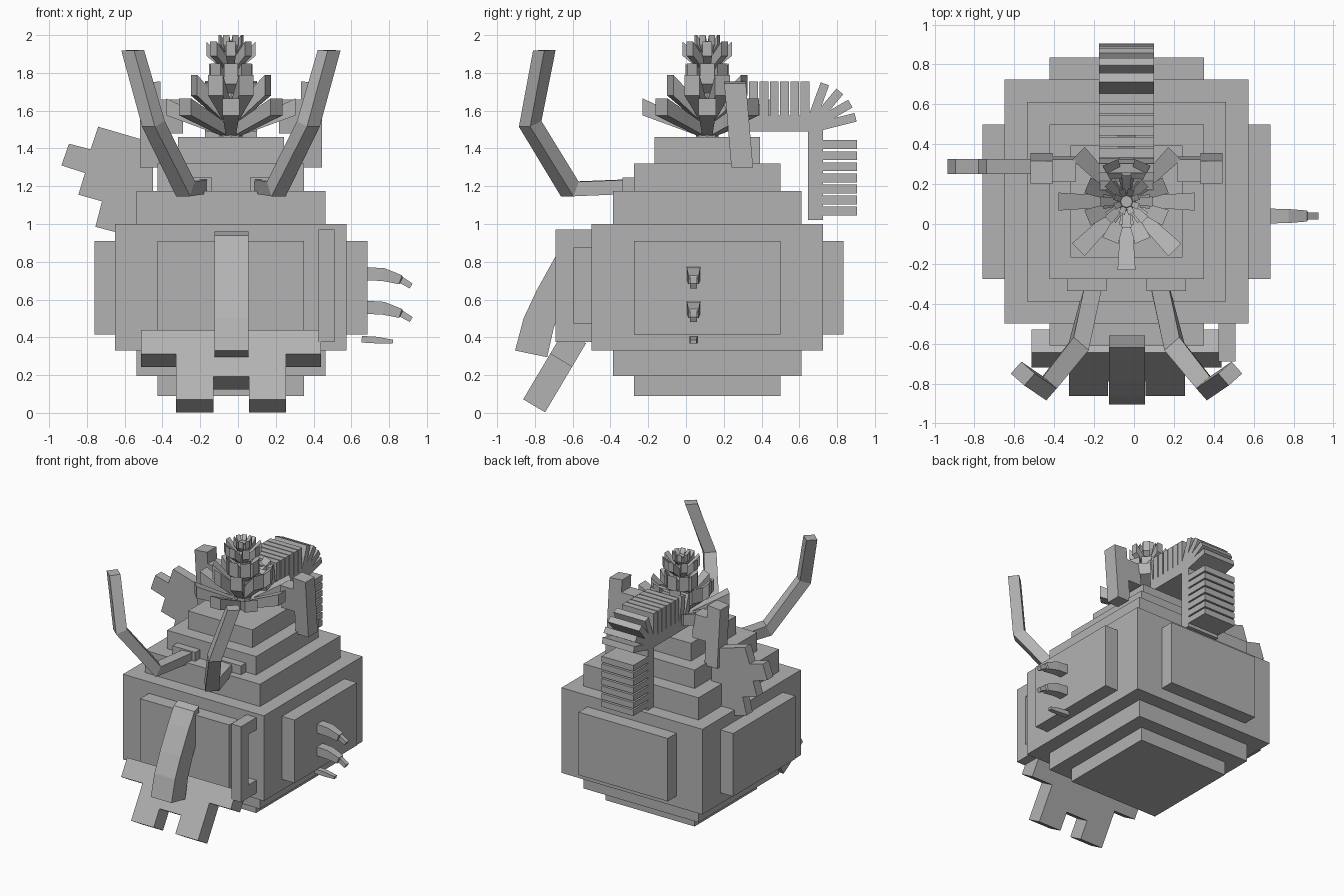
import bpy, math
from mathutils import Vector

if "Cube" in bpy.data.objects:
    bpy.data.objects.remove(bpy.data.objects["Cube"])

CX, CY = -0.0375, 0.1125
gray = bpy.data.materials.new("stone_gray")
gray.diffuse_color = (0.45, 0.45, 0.45, 1)
gray.use_nodes = True
gray.node_tree.nodes["Principled BSDF"].inputs["Base Color"].default_value = gray.diffuse_color


def make(name, verts, faces):
    me = bpy.data.meshes.new(name)
    me.from_pydata([tuple(v) for v in verts], [], faces)
    me.materials.append(gray)
    ob = bpy.data.objects.new(name, me)
    bpy.context.collection.objects.link(ob)
    # consistent outward normals
    import bmesh
    bm = bmesh.new()
    bm.from_mesh(me)
    bmesh.ops.recalc_face_normals(bm, faces=bm.faces)
    bm.to_mesh(me)
    bm.free()
    return ob


def loft(name, rings):
    """Skin closed rings of equal point count and cap the ends."""
    n = len(rings[0])
    verts = [p for r in rings for p in r]
    faces = [tuple(range(n)), tuple(range(len(verts) - n, len(verts)))]
    for k in range(len(rings) - 1):
        for i in range(n):
            j = (i + 1) % n
            faces.append((k * n + i, k * n + j, (k + 1) * n + j, (k + 1) * n + i))
    return make(name, verts, faces)


def box(name, x0, x1, y0, y1, z0, z1):
    return loft(name, [[(x0, y0, z), (x1, y0, z), (x1, y1, z), (x0, y1, z)] for z in (z0, z1)])


def extrude_x(name, profile, x0, x1):
    return loft(name, [[(x, y, z) for y, z in profile] for x in (x0, x1)])


def sweep(name, path, side, widths, heights):
    """Rectangular section along a bent path, mitred at the bends."""
    path, side, rings = [Vector(p) for p in path], Vector(side).normalized(), []
    for i, p in enumerate(path):
        a = (p - path[i - 1]).normalized() if i else (path[1] - p).normalized()
        b = (path[i + 1] - p).normalized() if i < len(path) - 1 else a
        t = (a + b).normalized()
        up = side.cross(t).normalized() * heights[i] / 2 / max(0.6, a.dot(t))
        s = side * widths[i] / 2
        rings.append([p - s - up, p + s - up, p + s + up, p - s + up])
    return loft(name, rings)


# Stepped body: half size, bottom, top
for name, h, z0, z1 in [("base_step", 0.3875, 0.09, 0.195), ("lower_step", 0.5, 0.195, 0.33),
                        ("body", 0.6125, 0.33, 1.0), ("upper_step", 0.5, 1.0, 1.175),
                        ("middle_step", 0.3875, 1.175, 1.32), ("top_step", 0.28, 1.32, 1.46)]:
    box(name, CX - h, CX + h, CY - h, CY + h, z0, z1)

# Raised panels on the four sides
box("side_panels", CX - 0.722, CX + 0.722, CY - 0.3875, CY + 0.3875, 0.415, 0.91)
box("front_back_panels", CX - 0.3875, CX + 0.3875, CY - 0.722, CY + 0.722, 0.415, 0.91)

# Door handle
extrude_x("handle", [(-0.49, 0.375), (-0.69, 0.375), (-0.69, 0.97), (-0.49, 0.97),
                     (-0.49, 0.873), (-0.595, 0.873), (-0.595, 0.477), (-0.49, 0.477)], 0.425, 0.51)

# Hanging trunk
extrude_x("trunk", [(-0.56, 0.96), (-0.62, 0.94), (-0.69, 0.83), (-0.79, 0.65), (-0.86, 0.5),
                    (-0.905, 0.33), (-0.735, 0.295), (-0.70, 0.45), (-0.64, 0.6), (-0.56, 0.75)],
          -0.125, 0.055)

# Sloping toothed jaw: outline as (x, distance up the slope)
outline = [(-0.513, 0.425), (-0.513, 0.28), (-0.327, 0.28), (-0.327, 0), (-0.13, 0), (-0.13, 0.14),
           (0.058, 0.14), (0.058, 0), (0.255, 0), (0.255, 0.28), (0.44, 0.28), (0.44, 0.425)]
loft("jaw", [[(x, y + 0.51 * d, z + 0.86 * d) for x, d in outline]
             for y, z in ((-0.862, 0.072), (-0.746, 0.003))])

for s, label in ((-1, "left"), (1, "right")):
    # Horns and the brow blocks at their roots
    path = [(0.152, -0.25, 1.20), (0.24, -0.615, 1.185), (0.41, -0.825, 1.53), (0.52, -0.75, 1.92)]
    pts = [(CX + s * x, y, z) for x, y, z in path]
    h = [0.075, 0.075, 0.08, 0.08]
    first = sweep(label + "_horn", pts, (0.75, s * 0.66, 0), [0.1, 0.1, 0.09, 0.09], h)
    xa, xb = sorted((CX + s * 0.1, CX + s * 0.298))
    box(label + "_brow", xa, xb, -0.335, -0.25, 1.17, 1.245)
    # Leaning ears: tall outer post with a shorter inner shoulder
    ear = [(0.255, 1.48), (0.255, 1.66), (0.372, 1.66), (0.372, 1.755), (0.482, 1.745),
           (0.482, 1.30), (0.372, 1.30), (0.372, 1.48)]
    loft(label + "_ear", [[(CX + s * x, y - 0.085 * (z - 1.3), z) for x, z in ear]
                          for y in (0.24, 0.355)])

# Notched fin on the left
fin = [(-0.74, 1.515), (-0.78, 1.395), (-0.895, 1.425), (-0.935, 1.31), (-0.81, 1.27), (-0.845, 1.155),
       (-0.72, 1.12), (-0.755, 0.985), (-0.62, 0.95), (-0.45, 0.95), (-0.45, 1.43)]
loft("left_fin", [[(x, y, z) for x, z in fin] for y in (0.25, 0.325)])

# Small fingers on the right
for i, dz in enumerate((0, -0.178)):
    sweep("finger_%d" % i, [(0.66, 0.04, 0.738 + dz), (0.77, 0.04, 0.732 + dz),
                            (0.86, 0.04, 0.705 + dz), (0.865, 0.04, 0.703 + dz), (0.917, 0.04, 0.672 + dz)],
          (0, 1, 0), [0.075, 0.07, 0.055, 0.035, 0.035], [0.07, 0.068, 0.05, 0.035, 0.03])
sweep("finger_2", [(0.655, 0.04, 0.39), (0.74, 0.04, 0.385), (0.82, 0.04, 0.377)],
      (0, 1, 0), [0.045, 0.04, 0.03], [0.035, 0.035, 0.02])

# Arched neck with a crest of slats following its outer edge
X0, X1 = -0.175, 0.10
extrude_x("neck_arch", [(0.22, 1.49), (0.22, 1.575), (0.725, 1.575), (0.725, 1.02),
                        (0.645, 1.02), (0.645, 1.49)], X0, X1)
slats = [(0.25, 1.56, 108), (0.305, 1.57, 98)]
slats += [(0.358 + 0.0545 * i, 1.57, 90) for i in range(6)]
slats += [(0.672, 1.568, 70), (0.695, 1.56, 50), (0.71, 1.545, 30), (0.718, 1.52, 14)]
slats += [(0.72, 1.42 - 0.0585 * i, 0) for i in range(7)]
for i, (y, z, a) in enumerate(slats):
    d = Vector((math.cos(math.radians(a)), math.sin(math.radians(a))))
    n, p = Vector((-d.y, d.x)) * 0.0235, Vector((y, z))
    extrude_x("crest_slat_%d" % i, [p - n, p + n, p + n + d * 0.185, p - n + d * 0.185], X0, X1)

# Flower: count, inner radius, inner z range, outer radius, outer z range, widths, turn
rings = [(8, 0.03, 1.46, 1.52, 0.342, 1.575, 1.665, 0.05, 0.09, 0),
         (8, 0.03, 1.53, 1.62, 0.212, 1.68, 1.79, 0.04, 0.085, 22.5),
         (8, 0.03, 1.66, 1.75, 0.115, 1.74, 1.85, 0.04, 0.075, 0),
         (8, 0.02, 1.80, 1.86, 0.13, 1.89, 1.965, 0.03, 0.05, 0),
         (8, 0.01, 1.87, 1.93, 0.065, 1.95, 2.0, 0.02, 0.035, 22.5)]
for k, (n, r0, a0, b0, r1, a1, b1, w0, w1, turn) in enumerate(rings):
    for i in range(n):
        t = math.radians(turn) + math.tau * i / n
        c, s = math.cos(t), math.sin(t)
        loft("petal_%d_%d" % (k, i),
             [[(CX + r * c - w * s, CY + r * s + w * c, z)
               for w, z in ((-w / 2, a), (w / 2, a), (w / 2, b), (-w / 2, b))]
              for r, a, b, w in ((r0, a0, b0, w0), (r1, a1, b1, w1))])
loft("flower_core", [[(CX + r * math.cos(math.tau * i / 8), CY + r * math.sin(math.tau * i / 8), z)
                      for i in range(8)] for r, z in ((0.06, 1.45), (0.07, 1.75), (0.03, 1.97))])
